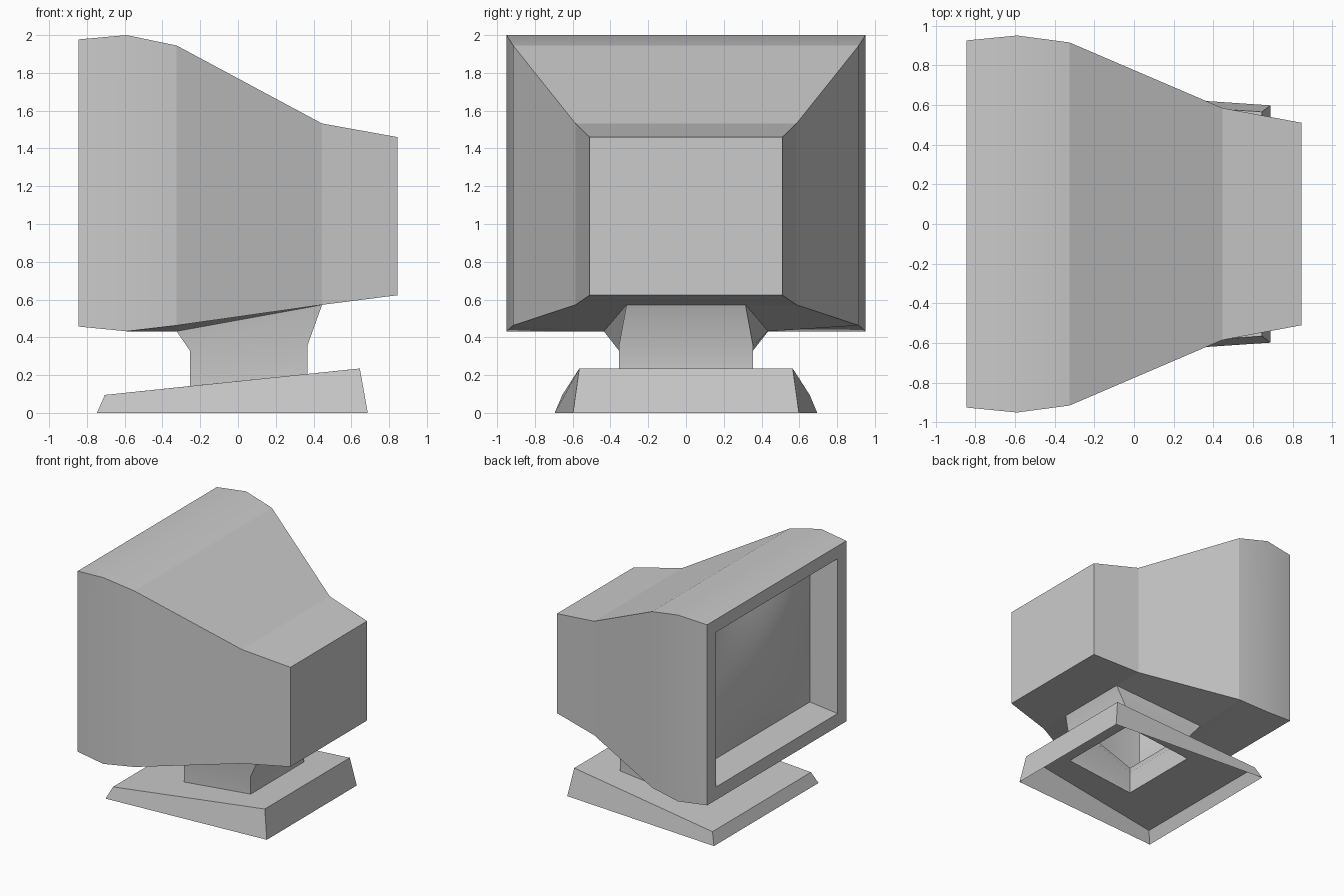
import bpy, bmesh
from math import radians

if "Cube" in bpy.data.objects:
    bpy.data.objects.remove(bpy.data.objects["Cube"])


def finish(name, bm):
    mesh = bpy.data.meshes.new(name)
    bm.to_mesh(mesh)
    bm.free()
    obj = bpy.data.objects.new(name, mesh)
    bpy.context.collection.objects.link(obj)
    return obj


def loft(name, rings, cap_end=False, skip=(), smooth=()):
    """Bridge successive rings; skip holds (ring, side) faces left open,
    smooth lists the bands shaded smooth up to 45 degrees."""
    bm = bmesh.new()
    vs = [[bm.verts.new(p) for p in ring] for ring in rings]
    n = len(rings[0])
    for i, (a, b) in enumerate(zip(vs, vs[1:])):
        for j in range(n):
            k = (j + 1) % n
            if (i, j) not in skip:
                bm.faces.new((a[j], a[k], b[k], b[j])).smooth = i in smooth
    if cap_end:
        bm.faces.new(vs[-1])
    bmesh.ops.recalc_face_normals(bm, faces=bm.faces)
    for e in bm.edges:
        e.smooth = e.calc_face_angle(0) < radians(45)
    return finish(name, bm)


def section(x, hy, z0, z1, iy, iz):
    # upright casing section; the two inner bottom points carry the neck
    return [(x, -iy, iz), (x, iy, iz), (x, hy, z0),
            (x, hy, z1), (x, -hy, z1), (x, -hy, z0)]


def footprint(front, back):
    # four-sided ring from (x, half width, z) at the front and back
    (x0, y0, z0), (x1, y1, z1) = front, back
    return [(x0, -y0, z0), (x1, -y1, z1), (x1, y1, z1), (x0, y0, z0)]


# casing: tapered screen recess, bezel, then the shell, open above the neck
SCREEN_X, SCREEN_Y, SCREEN_Z0, SCREEN_Z1 = -0.654, 0.713, 0.65, 1.79
loft("monitor_casing", [
    section(SCREEN_X, SCREEN_Y, SCREEN_Z0, SCREEN_Z1, 0.36, SCREEN_Z0),
    section(-0.845, 0.81, 0.567, 1.87, 0.40, 0.567),
    section(-0.845, 0.925, 0.457, 1.977, 0.45, 0.457),
    section(-0.59, 0.95, 0.432, 2.0, 0.45, 0.432),
    section(-0.325, 0.915, 0.463, 1.945, 0.435, 0.432),
    section(0.445, 0.585, 0.572, 1.532, 0.315, 0.572),
    section(0.845, 0.51, 0.623, 1.46, 0.275, 0.623),
], cap_end=True, skip={(4, 0)}, smooth={2, 3})

# gently domed glass at the back of the recess
bm = bmesh.new()
bmesh.ops.create_grid(bm, x_segments=16, y_segments=16, size=1)
mid, half = (SCREEN_Z0 + SCREEN_Z1) / 2, (SCREEN_Z1 - SCREEN_Z0) / 2
for v in bm.verts:
    u, w = v.co.x, v.co.y
    v.co = (SCREEN_X - 0.11 * (1 - u * u) * (1 - w * w), -u * SCREEN_Y, mid + w * half)
bm.normal_update()
if sum(f.normal.x for f in bm.faces) > 0:
    bmesh.ops.reverse_faces(bm, faces=bm.faces)
for f in bm.faces:
    f.smooth = True
finish("screen", bm)

# hollow neck flaring into the casing
neck_foot = footprint((-0.255, 0.355, 0.142), (0.367, 0.355, 0.206))
loft("neck", [
    neck_foot,
    footprint((-0.255, 0.355, 0.33), (0.367, 0.355, 0.355)),
    footprint((-0.325, 0.435, 0.432), (0.445, 0.315, 0.572)),
], smooth={0, 1})

# wedge-shaped base shell, open underneath
loft("base", [
    footprint((-0.747, 0.695, 0), (0.687, 0.598, 0)),
    footprint((-0.705, 0.655, 0.095), (0.645, 0.565, 0.235)),
    neck_foot,
])
